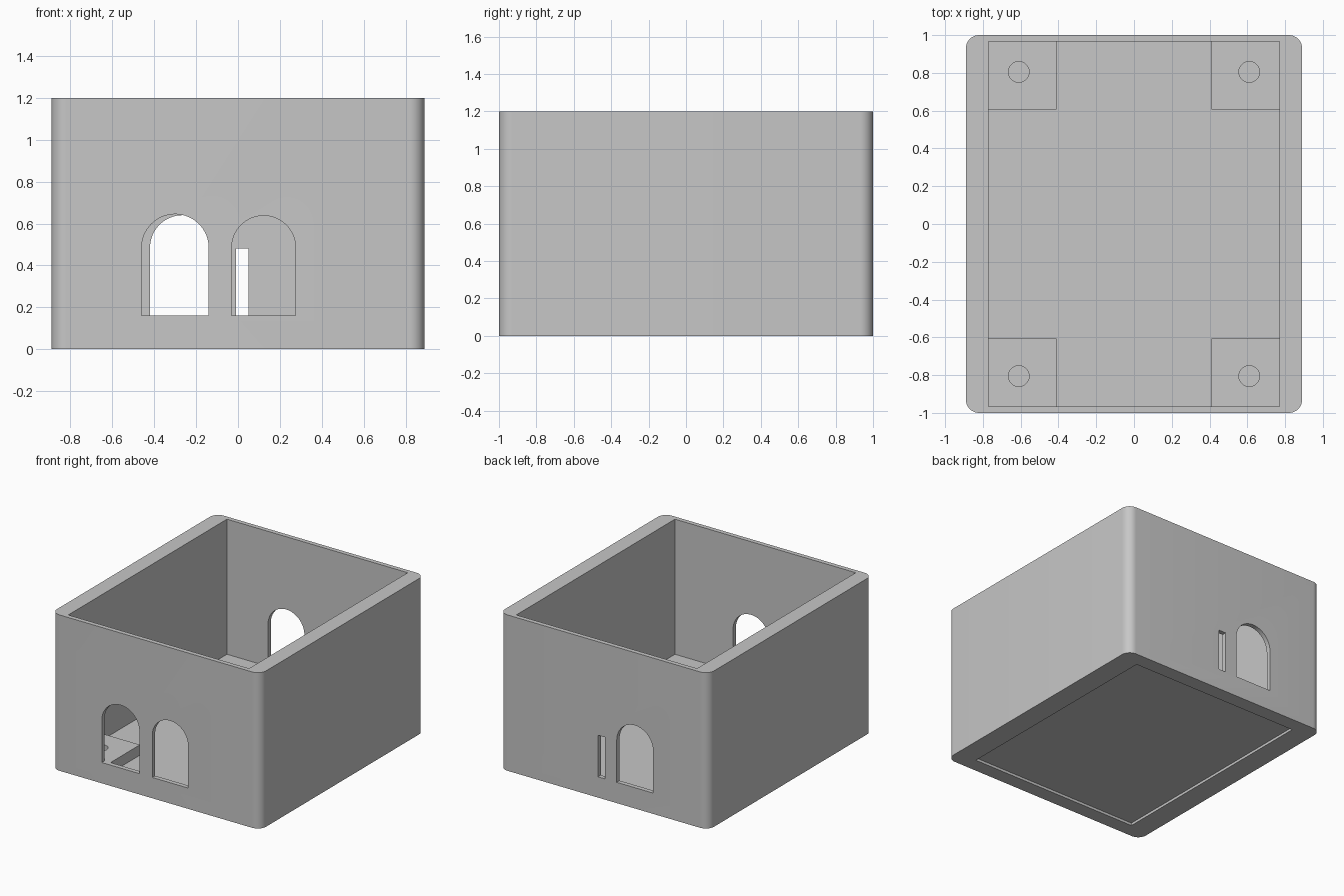
import bpy, bmesh, math

if "Cube" in bpy.data.objects:
    bpy.data.objects.remove(bpy.data.objects["Cube"], do_unlink=True)

WIDTH, DEPTH, HEIGHT = 1.78, 2.0, 1.2
INNER_X, INNER_Y = 0.77, 0.965
FLOOR, LEDGE, SPRING = 0.08, 0.16, 0.485

grey = bpy.data.materials.new("plain_grey")
grey.use_nodes = True
grey.diffuse_color = (0.57, 0.57, 0.57, 1)
grey.node_tree.nodes["Principled BSDF"].inputs["Base Color"].default_value = grey.diffuse_color


def prism(name, outline, low, high, axis="z"):
    """Extrude a closed outline along z, or an x-z outline along y."""
    place = (lambda a, b, h: (a, b, h)) if axis == "z" else (lambda a, b, h: (a, h, b))
    bm = bmesh.new()
    face = bm.faces.new([bm.verts.new(place(a, b, low)) for a, b in outline])
    grown = bmesh.ops.extrude_face_region(bm, geom=[face])["geom"]
    bmesh.ops.translate(bm, verts=[v for v in grown if isinstance(v, bmesh.types.BMVert)],
                        vec=place(0, 0, high - low))
    bmesh.ops.recalc_face_normals(bm, faces=bm.faces)
    mesh = bpy.data.meshes.new(name)
    bm.to_mesh(mesh)
    bm.free()
    mesh.materials.append(grey)
    obj = bpy.data.objects.new(name, mesh)
    bpy.context.collection.objects.link(obj)
    return obj


def rect(x0, x1, y0, y1):
    return [(x0, y0), (x1, y0), (x1, y1), (x0, y1)]


def arc(cx, cy, r, start, sweep, steps):
    return [(cx + r * math.cos(start + sweep * i / steps),
             cy + r * math.sin(start + sweep * i / steps)) for i in range(steps + 1)]


def rounded_rect(hx, hy, r):
    points = []
    for i, (sx, sy) in enumerate([(1, 1), (-1, 1), (-1, -1), (1, -1)]):
        points += arc(sx * (hx - r), sy * (hy - r), r, i * math.pi / 2, math.pi / 2, 10)
    return points


def arch(left, right):
    r = (right - left) / 2
    return [(left, LEDGE), (right, LEDGE)] + arc(left + r, SPRING, r, 0, math.pi, 32)


def cut(obj, cutters):
    for cutter in cutters:
        cutter.hide_render = True
        mod = obj.modifiers.new("cut", "BOOLEAN")
        mod.operation, mod.solver, mod.object = "DIFFERENCE", "EXACT", cutter
    bpy.context.view_layer.update()
    graph = bpy.context.evaluated_depsgraph_get()
    mesh = bpy.data.meshes.new_from_object(obj.evaluated_get(graph))
    obj.modifiers.clear()
    obj.data = mesh
    for cutter in cutters:
        bpy.data.objects.remove(cutter, do_unlink=True)


def smooth(obj):
    bpy.ops.object.select_all(action="DESELECT")
    obj.select_set(True)
    bpy.context.view_layer.objects.active = obj
    bpy.ops.object.shade_smooth_by_angle(angle=math.radians(30))


# Open box with rounded upright edges, wall openings and a shallow base recess
box = prism("open_box", rounded_rect(WIDTH / 2, DEPTH / 2, 0.07), 0, HEIGHT)
front, back = (-1.1, -0.9), (0.9, 1.1)
cut(box, [
    prism("cavity", rect(-INNER_X, INNER_X, -INNER_Y, INNER_Y), FLOOR, HEIGHT + 0.1),
    prism("base_recess", rect(-0.72, 0.72, -0.887, 0.887), -0.1, 0.02),
    prism("front_arch_right", arch(-0.46, -0.14), *front, axis="y"),
    prism("front_arch_left", arch(-0.03, 0.275), *front, axis="y"),
    prism("back_arch", arch(-0.42, -0.11), *back, axis="y"),
    prism("back_slot", rect(-0.01, 0.05, LEDGE, 0.48), *back, axis="y"),
])
smooth(box)

# Four corner mounting blocks with round screw holes
for sy, end in [(-1, "front"), (1, "back")]:
    for sx, side in [(-1, "right"), (1, "left")]:
        xs = sorted([sx * 0.41, sx * INNER_X])
        ys = sorted([sy * 0.607, sy * INNER_Y])
        block = prism(f"{end}_{side}_mount", rect(*xs, *ys), FLOOR, LEDGE)
        hole = arc(sx * 0.61, sy * 0.805, 0.055, 0, math.tau, 32)[:-1]
        cut(block, [prism("screw_hole", hole, FLOOR - 0.1, LEDGE + 0.1)])
        smooth(block)
